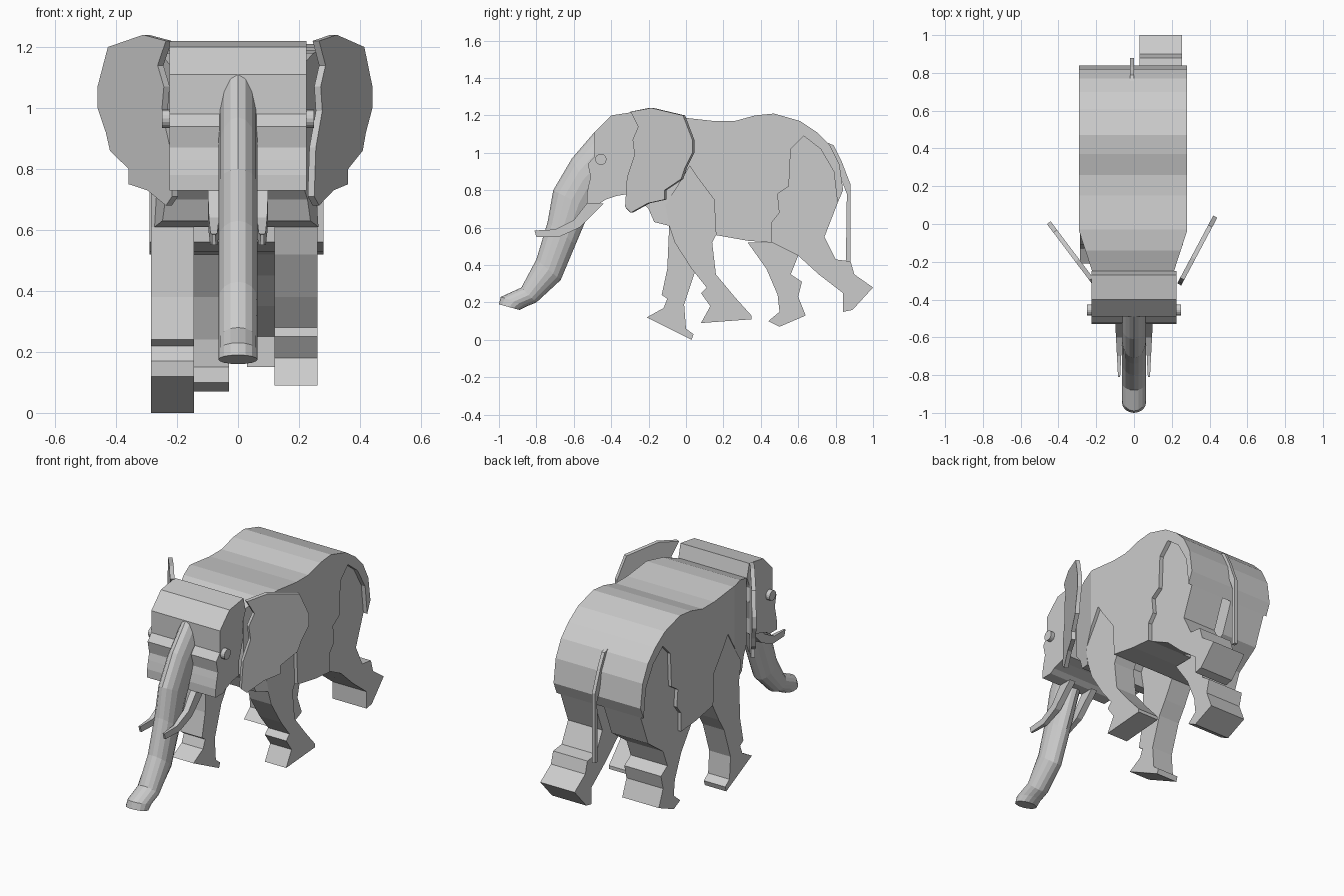
import bpy
import bmesh
import math

default_cube = bpy.data.objects.get("Cube")
if default_cube:
    bpy.data.objects.remove(default_cube, do_unlink=True)

# Single flat colour for the whole animal
hide = bpy.data.materials.new("hide_grey")
hide.use_nodes = True
hide_colour = (0.6, 0.6, 0.6, 1)
hide.diffuse_color = hide_colour
hide.node_tree.nodes["Principled BSDF"].inputs["Base Color"].default_value = hide_colour


def finish(bm, name):
    """Turn a bmesh into a named, flat shaded object."""
    bmesh.ops.recalc_face_normals(bm, faces=bm.faces)
    mesh = bpy.data.meshes.new(name)
    bm.to_mesh(mesh)
    bm.free()
    mesh.materials.append(hide)
    obj = bpy.data.objects.new(name, mesh)
    bpy.context.scene.collection.objects.link(obj)
    return obj


def slab(name, profile, x_min, x_max, taper=None):
    """Extrude a side profile of (y, z) points from x_min to x_max.

    taper = (start_y, end_y, factor) narrows the slab towards its front.
    """
    bm = bmesh.new()
    face = bm.faces.new([bm.verts.new((x_min, y, z)) for y, z in profile])
    extruded = bmesh.ops.extrude_face_region(bm, geom=[face])
    moved = [g for g in extruded["geom"] if isinstance(g, bmesh.types.BMVert)]
    bmesh.ops.translate(bm, verts=moved, vec=(x_max - x_min, 0, 0))
    if taper:
        start, end, factor = taper
        middle = (x_min + x_max) / 2
        everything = bm.verts[:] + bm.edges[:] + bm.faces[:]
        bmesh.ops.bisect_plane(bm, geom=everything, plane_co=(0, start, 0),
                               plane_no=(0, 1, 0))
        for vert in bm.verts:
            amount = max(0, (vert.co.y - start) / (end - start))
            scale = 1 + (factor - 1) * amount
            vert.co.x = middle + (vert.co.x - middle) * scale
    return finish(bm, name)


def tube(name, rings, width, sides):
    """Skin elliptical rings, each given by its front and back point."""
    bm = bmesh.new()
    loops = []
    for front_y, front_z, back_y, back_z in rings:
        loop = []
        for i in range(sides):
            angle = math.tau * i / sides
            blend = (1 - math.cos(angle)) / 2
            y = front_y + (back_y - front_y) * blend
            z = front_z + (back_z - front_z) * blend
            loop.append(bm.verts.new((width * math.sin(angle), y, z)))
        loops.append(loop)
    for upper, lower in zip(loops, loops[1:]):
        for i in range(sides):
            j = (i + 1) % sides
            bm.faces.new((upper[i], upper[j], lower[j], lower[i]))
    bm.faces.new(loops[0])
    bm.faces.new(loops[-1])
    return finish(bm, name)


# Outlines shared by the body cut-outs and the tops of the legs
shoulder = [(.16, .56), (.15, .75), (.06, .87), (.02, .93),
            (-.02, .86), (-.11, .72), (-.09, .61)]
haunch = [(.46, .52), (.46, .63), (.5, .68), (.49, .78), (.55, .82),
          (.56, 1.02), (.63, 1.09), (.72, 1.02), (.79, .9), (.81, .73)]

# Body: rump, back line and chest, narrowing towards the neck
back_line = [(.84, .8), (.82, .94), (.77, 1.04), (.7, 1.11), (.61, 1.17),
             (.47, 1.21), (.37, 1.2), (.26, 1.17), (.15, 1.17), (-.03, 1.19),
             (-.14, 1.18), (-.25, 1.14)]
chest = [(-.25, .75), (-.2, .7), (-.17, .63)]
belly = [(.33, .53)]
slab("body", haunch + back_line + chest + shoulder[::-1] + belly,
     -.29, .28, taper=(-.04, -.25, .76))

# Front legs
front_leg_left = [(-.06, .52), (.03, .38), (.11, .28), (.08, .25), (.13, .18),
                  (.08, .09), (.35, .11), (.35, .13), (.26, .23), (.16, .35),
                  (.14, .52)]
front_leg_right = [(-.1, .38), (-.13, .24), (-.1, .22), (-.12, .17),
                   (-.21, .12), (.03, 0), (.04, .03), (0, .06), (-.01, .19),
                   (.05, .37), (.1, .45)]
slab("front_leg_left", shoulder + front_leg_left, .12, .26)
slab("front_leg_right", shoulder + front_leg_right, -.285, -.145)

# Hind legs
hind_leg_left = [(.74, .55), (.8, .43), (.88, .42), (.9, .35), (1, .28),
                 (.89, .16), (.84, .15), (.84, .25), (.71, .35), (.6, .45)]
hind_leg_right = [(.74, .55), (.6, .45), (.56, .35), (.62, .31), (.6, .23),
                  (.64, .13), (.5, .07), (.44, .1), (.5, .15), (.49, .24),
                  (.43, .38), (.33, .52)]
slab("hind_leg_left", haunch + hind_leg_left, .03, .255)
slab("hind_leg_right", haunch + hind_leg_right, -.27, -.03)

# Tail
slab("tail", [(.74, 1.06), (.79, 1.04), (.83, .96), (.88, .83), (.88, .42),
              (.855, .42), (.86, .78), (.81, .91)], -.02, 0)

# Head, whose jagged back edge matches the ear root
ear_root = [(-.25, 1.14), (-.28, 1.07), (-.27, .99), (-.31, .87)]
crown = [(-.49, .98), (-.49, 1.11), (-.4, 1.2), (-.27, 1.22)]
jaw_and_face = [(-.31, .78), (-.37, .77), (-.43, .75), (-.46, .73), (-.53, .73),
                (-.53, .78), (-.52, .83), (-.51, .87), (-.525, .94)]
slab("head", crown + ear_root + jaw_and_face, -.225, .225)

# Ears: thin plates swung outwards from a hinge beside the head
ear_rim = [(-.32, .71), (-.29, .68), (-.2, .73), (-.11, .75), (-.11, .8),
           (-.02, .86), (0, .92), (.04, 1), (.04, 1.07), (-.01, 1.2),
           (-.18, 1.24), (-.29, 1.22)]
hinge_y = -.3
ear_profile = [((y - hinge_y) * 1.13, z) for y, z in ear_rim + ear_root]
for name, hinge_x, swing in (("ear_left", .25, -28), ("ear_right", -.22, 37)):
    ear = slab(name, ear_profile, -.012, .012)
    ear.location = (hinge_x, hinge_y, 0)
    ear.rotation_euler.z = math.radians(swing)

# Trunk
trunk_rings = [(-.49, 1.11, -.47, .75), (-.61, .97, -.49, .74),
               (-.71, .8, -.51, .7), (-.74, .63, -.59, .51),
               (-.8, .43, -.67, .32), (-.88, .28, -.8, .2),
               (-.99, .23, -.85, .18), (-1, .19, -.89, .16)]
tube("trunk", trunk_rings, .064, 16)

# Tusks and eyes, one on each side
tusk_profile = [(-.44, .73), (-.53, .73), (-.6, .64), (-.7, .59), (-.81, .585),
                (-.8, .55), (-.68, .55), (-.57, .6)]
for side, sign in (("left", 1), ("right", -1)):
    inner, outer = sorted((sign * .06, sign * .098))
    slab("tusk_" + side, tusk_profile, inner, outer, taper=(-.55, -.81, .3))

    bm = bmesh.new()
    bmesh.ops.create_cone(bm, cap_ends=True, segments=16, radius1=.03,
                          radius2=.03, depth=.06)
    eye = finish(bm, "eye_" + side)
    eye.location = (sign * .22, -.455, .965)
    eye.rotation_euler.y = math.pi / 2
